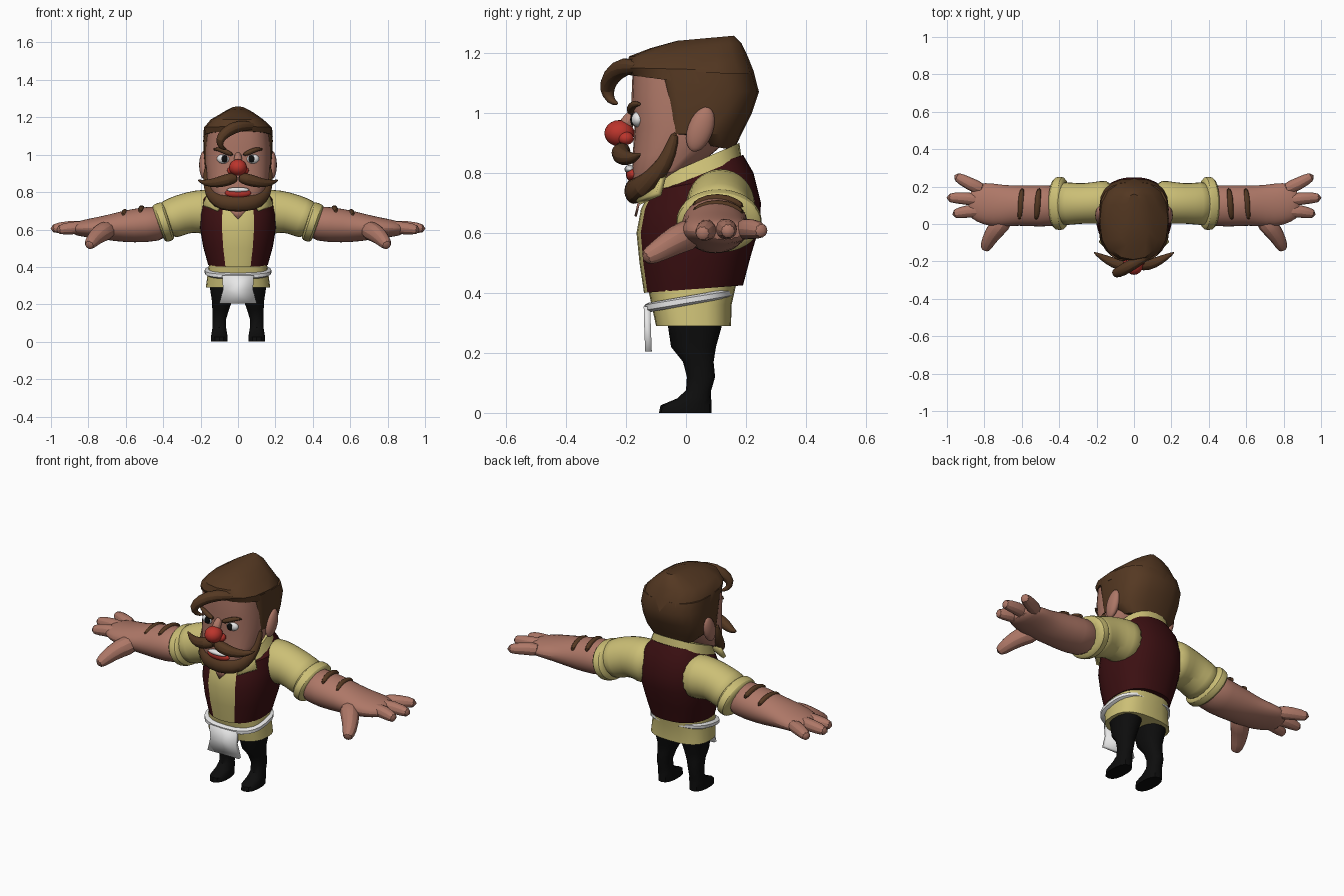
import bpy, bmesh, math
from mathutils import Vector

cube = bpy.data.objects.get("Cube")
if cube:
    bpy.data.objects.remove(cube, do_unlink=True)


def material(name, rgb):
    m = bpy.data.materials.new(name)
    m.use_nodes = True
    m.diffuse_color = (*rgb, 1)
    bsdf = m.node_tree.nodes["Principled BSDF"]
    bsdf.inputs["Base Color"].default_value = (*rgb, 1)
    bsdf.inputs["Roughness"].default_value = 0.8
    return m


SKIN = material("skin", (.42, .185, .135))
HAIR = material("brown hair", (.09, .04, .016))
CREAM = material("cream cloth", (.6, .52, .18))
VEST = material("maroon cloth", (.045, .005, .006))
BLACK = material("black cloth", (.004, .004, .004))
WHITE = material("white", (.8, .8, .8))
RED = material("red", (.5, .035, .025))
SIDES = ((1, "left_"), (-1, "right_"))
made = []


def finish(name, bm, mats, subsurf=0):
    bmesh.ops.recalc_face_normals(bm, faces=bm.faces)
    me = bpy.data.meshes.new(name)
    bm.to_mesh(me)
    bm.free()
    for m in mats:
        me.materials.append(m)
    ob = bpy.data.objects.new(name, me)
    bpy.context.collection.objects.link(ob)
    if subsurf:
        mod = ob.modifiers.new("smooth", "SUBSURF")
        mod.levels = mod.render_levels = subsurf
    made.append(ob)
    return ob


def bridge(bm, rings):
    n = len(rings[0])
    for a, b in zip(rings, rings[1:]):
        for k in range(n):
            bm.faces.new((a[k], a[(k + 1) % n], b[(k + 1) % n], b[k]))
    bm.faces.new(rings[0])
    bm.faces.new(rings[-1])


def shell(name, rows, mats, n=20, front=.85, back=.85, rule=None, subsurf=0):
    """Stack of tilted rings: front y, front z, back y, back z, half width, centre x."""
    bm = bmesh.new()
    rings = []
    for yf, zf, yb, zb, hw, *xc in rows:
        ring = []
        for k in range(n):
            a = math.tau * k / n
            c, s = math.cos(a), math.sin(a)
            e = front if c > 0 else back
            x = math.copysign(abs(s) ** e, s) * hw + (xc[0] if xc else 0)
            t = (1 - math.copysign(abs(c) ** e, c)) / 2
            ring.append(bm.verts.new((x, yf + (yb - yf) * t, zf + (zb - zf) * t)))
        rings.append(ring)
    bridge(bm, rings)
    if rule:
        for f in bm.faces:
            f.material_index = rule(f.calc_center_median())
    return finish(name, bm, mats, subsurf)


def tube(name, pts, radii, mat, ref=(0, 0, 1), n=10, side=1):
    """Swept oval along a path; radii are single numbers or (across, along ref)."""
    bm = bmesh.new()
    pts = [Vector((p[0] * side, p[1], p[2])) for p in pts]
    rings = []
    for i, p in enumerate(pts):
        t = (pts[min(i + 1, len(pts) - 1)] - pts[max(i - 1, 0)]).normalized()
        u = t.cross(Vector(ref)).normalized()
        v = u.cross(t)
        ru, rv = radii[i] if isinstance(radii[i], tuple) else (radii[i], radii[i])
        rings.append([bm.verts.new(p + u * ru * math.cos(math.tau * k / n)
                                   + v * rv * math.sin(math.tau * k / n)) for k in range(n)])
    bridge(bm, rings)
    return finish(name, bm, [mat], 1)


def ball(name, loc, size, mat, tilt=0):
    bm = bmesh.new()
    bmesh.ops.create_uvsphere(bm, u_segments=16, v_segments=10, radius=1)
    ob = finish(name, bm, [mat])
    ob.location, ob.scale, ob.rotation_euler = loc, size, (tilt, 0, 0)
    return ob


def plate(name, pts, mat, thick, side=1):
    bm = bmesh.new()
    bm.faces.new([bm.verts.new((x * side, y, z)) for x, y, z in pts])
    ob = finish(name, bm, [mat])
    mod = ob.modifiers.new("thickness", "SOLIDIFY")
    mod.thickness, mod.offset = thick, 0
    return ob


# Torso: vest with an open shirt front
shell("vest", [(-.14, .4, .19, .425, .16), (-.155, .5, .215, .52, .187),
               (-.165, .6, .245, .62, .203), (-.15, .68, .25, .7, .2),
               (-.12, .74, .225, .8, .185), (-.06, .775, .19, .86, .14)],
      [VEST, CREAM], n=32, front=.9,
      rule=lambda c: int(abs(c.x) < .078 and c.y < 0))
shell("shirt_tail", [(-.1, .29, .15, .29, .172), (-.115, .36, .152, .36, .163),
                     (-.13, .43, .17, .44, .152)], [CREAM], n=24, front=.75, back=.75)
shell("collar", [(-.13, .72, .185, .85, .165), (-.12, .77, .178, .9, .145)], [CREAM], n=24)
plate("neck_opening", [(-.05, -.155, .71), (.05, -.155, .71), (0, -.168, .655)], SKIN, .008)
for s, p in SIDES:
    plate(p + "collar_wing", [(.06, -.11, .77), (.15, -.07, .81),
                              (.185, -.09, .73), (.11, -.16, .7)], CREAM, .02, s)

# Apron with its waist band
shell("apron_band", [(-.125, .335, .15, .385, .165), (-.138, .342, .158, .392, .178),
                     (-.138, .36, .158, .408, .178), (-.125, .367, .15, .415, .165)],
      [WHITE], n=24, front=.75, back=.75)
plate("apron", [(-.085, -.13, .355), (.085, -.13, .355), (.08, -.128, .28),
                (.1, -.125, .205), (-.1, -.125, .205), (-.08, -.128, .28)], WHITE, .022)

# Legs with boots
for s, p in SIDES:
    leg = [(-.09, 0, .085, .045, .1), (-.085, .025, .085, .046, .1), (-.03, .048, .084, .042, .1),
           (0, .075, .084, .037, .1), (.003, .12, .097, .037, .1), (-.01, .17, .092, .045, .093),
           (-.05, .22, .1, .056, .085), (-.063, .31, .125, .075, .08)]
    shell(p + "leg", [(yf, z, yb, z, w, x * s) for yf, z, yb, w, x in leg], [BLACK], n=14)

# Arms and hands
for s, p in SIDES:
    tube(p + "sleeve", [(.1, .12, .69), (.18, .115, .695), (.26, .11, .695),
                        (.34, .108, .665), (.4, .11, .64)],
         [(.12, .12), (.118, .125), (.108, .11), (.115, .11), (.125, .105)], CREAM, n=16, side=s)
    tube(p + "cuff", [(.365, .11, .65), (.375, .11, .647), (.42, .11, .632), (.43, .11, .628)],
         [(.125, .095), (.146, .11), (.146, .11), (.125, .095)], CREAM, n=18, side=s)
    tube(p + "forearm", [(.36, .1, .64), (.5, .095, .625), (.62, .1, .615), (.7, .095, .61),
                         (.78, .105, .608), (.85, .125, .605), (.885, .13, .603)],
         [(.11, .095), (.115, .098), (.108, .085), (.115, .068), (.118, .054),
          (.1, .042), (.07, .03)], SKIN, n=16, side=s)
    fingers = {"outer": ((.8, .18, .61), (.88, .215, .615), (.965, .262, .605)),
               "middle": ((.8, .12, .61), (.9, .14, .615), (1.008, .14, .603)),
               "inner": ((.8, .07, .61), (.89, .07, .61), (.975, .05, .595))}
    for f, path in fingers.items():
        tube(p + f + "_finger", path, [.04, .036, .028], SKIN, side=s)
    tube(p + "thumb", [(.68, .04, .605), (.74, -.03, .58), (.78, -.09, .54), (.8, -.145, .51)],
         [.06, .052, .04, .028], SKIN, side=s)
    for i, x in enumerate((.515, .605)):
        z = .715 - .02 * i
        tube(p + f"arm_hair_{i + 1}", [(x + .01, .02, z - .025), (x, .07, z),
                                       (x, .14, z), (x - .01, .195, z - .03)],
             [.012, .018, .018, .012], HAIR, n=8, side=s)

# Head
shell("head", [(-.17, .705, -.03, .79, .09), (-.182, .76, .06, .84, .145),
               (-.178, .85, .13, .9, .168), (-.172, .95, .17, .96, .174),
               (-.182, 1.04, .18, 1.04, .174), (-.178, 1.14, .17, 1.12, .165)],
      [SKIN], n=24, front=.75)

# Hair: back mass, swept top and front curl
shell("back_hair", [(.03, .9, .16, .875, .13), (-.06, .93, .185, .93, .178),
                    (-.065, 1.0, .22, 1.0, .184), (-.08, 1.08, .243, 1.07, .186),
                    (-.09, 1.14, .225, 1.13, .182)], [HAIR], n=20, front=.3, back=.8)
shell("top_hair", [(-.185, 1.125, .243, 1.07, .186), (-.198, 1.15, .225, 1.14, .182),
                   (-.19, 1.188, .205, 1.19, .14, -.005), (-.12, 1.215, .185, 1.232, .085),
                   (-.03, 1.24, .16, 1.257, .035)], [HAIR], n=16, front=.8, back=.8)
tube("front_curl", [(.1, -.15, 1.15), (.01, -.205, 1.16), (-.065, -.25, 1.125),
                    (-.105, -.268, 1.075), (-.09, -.25, 1.035), (-.06, -.225, 1.03)],
     [.02, .034, .034, .026, .016, .004], HAIR, ref=(0, 1, 0))

# Beard along the jaw
jaw = [(.168, -.035, .94), (.165, -.05, .87), (.15, -.09, .8), (.105, -.15, .75)]
chin = [(.05, -.175, .738), (-.05, -.175, .738)]
thick = [(.014, .014), (.024, .024), (.036, .032), (.044, .036)]
tube("beard", jaw + chin + [(-x, y, z) for x, y, z in reversed(jaw)],
     thick + [(.045, .034)] * 2 + thick[::-1], HAIR, ref=(0, 1, 0))

# Face
ball("nose", (0, -.222, .932), (.048, .05, .044), RED)
tube("nose_bridge", [(0, -.165, 1.01), (0, -.185, .985), (0, -.21, .945)],
     [.016, .022, .03], SKIN, ref=(0, 1, 0))
ball("lips", (0, -.178, .795), (.07, .022, .026), RED)
ball("teeth", (0, -.187, .812), (.06, .018, .014), WHITE)
for s, p in SIDES:
    ball(p + "nostril", (.034 * s, -.2, .915), (.024, .026, .022), RED)
    ball(p + "eye", (.077 * s, -.16, .978), (.036, .022, .026), WHITE)
    ball(p + "pupil", (.072 * s, -.178, .978), (.017, .008, .02), BLACK)
    ball(p + "ear", (.182 * s, .048, .945), (.026, .042, .078), SKIN, -.35)
    tube(p + "eyebrow", [(.025, -.183, .998), (.06, -.187, 1.012), (.1, -.175, 1.032),
                         (.135, -.15, 1.028)], [.01, .016, .014, .005], HAIR, n=8, side=s)
    tube(p + "moustache", [(0, -.205, .88), (.05, -.222, .868), (.11, -.21, .85),
                           (.175, -.175, .846), (.218, -.15, .866)],
         [.026, .036, .03, .018, .003], HAIR, side=s)

# Smooth shading with crisp edges
bpy.ops.object.select_all(action="DESELECT")
for ob in made:
    ob.select_set(True)
bpy.context.view_layer.objects.active = made[0]
bpy.ops.object.shade_smooth_by_angle(angle=math.radians(35))
